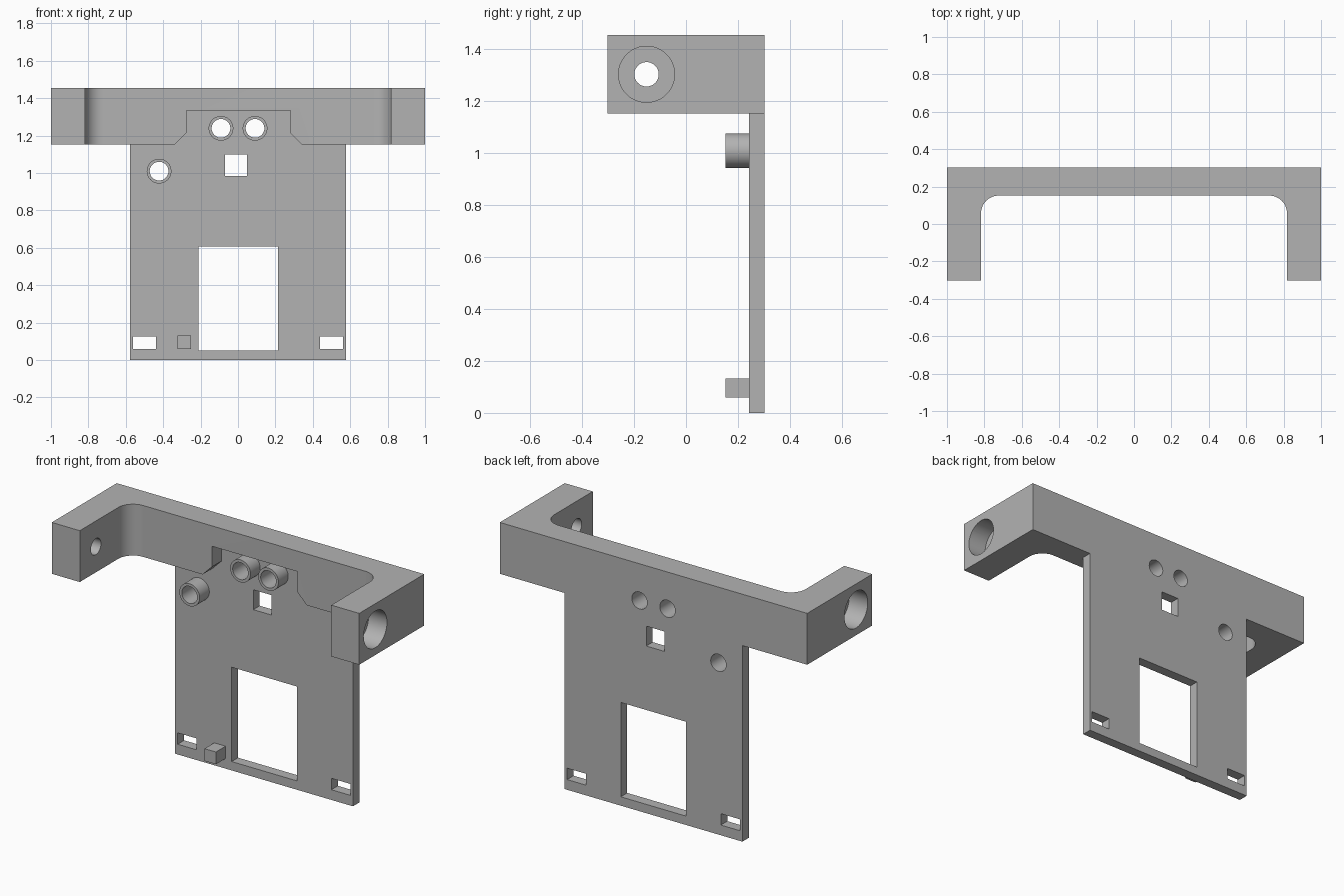
import bpy, bmesh, math
from mathutils import Vector

cube = bpy.data.objects.get("Cube")
if cube:
    bpy.data.objects.remove(cube, do_unlink=True)

grey = bpy.data.materials.new("plain_grey")
grey.use_nodes = True
GREY = (0.45, 0.45, 0.45, 1)
grey.diffuse_color = GREY
grey.node_tree.nodes["Principled BSDF"].inputs["Base Color"].default_value = GREY

BACK, SHEET, FRONT = 0.302, 0.242, 0.152   # depth levels: rear, plate face, bar face
LOW, HIGH = 1.153, 1.455                   # bracket height range


def prism(name, points, offset):
    """Extrude a closed 3D polygon along an offset vector."""
    bm = bmesh.new()
    face = bm.faces.new([bm.verts.new(p) for p in points])
    new = bmesh.ops.extrude_face_region(bm, geom=[face])["geom"]
    bmesh.ops.translate(bm, vec=Vector(offset),
                        verts=[v for v in new if isinstance(v, bmesh.types.BMVert)])
    bmesh.ops.recalc_face_normals(bm, faces=bm.faces)
    mesh = bpy.data.meshes.new(name)
    bm.to_mesh(mesh)
    bm.free()
    obj = bpy.data.objects.new(name, mesh)
    bpy.context.collection.objects.link(obj)
    mesh.materials.append(grey)
    return obj


def box(name, x0, x1, y0, y1, z0, z1):
    return prism(name, [(x0, y0, z0), (x1, y0, z0), (x1, y0, z1), (x0, y0, z1)], (0, y1 - y0, 0))


def rod(name, centre, radius, offset, sides=48):
    """Cylinder starting at centre and running along x or y."""
    x, y, z = centre
    pts = []
    for i in range(sides):
        a = math.tau * i / sides
        u, v = radius * math.cos(a), radius * math.sin(a)
        pts.append((x, y + u, z + v) if offset[0] else (x + u, y, z + v))
    return prism(name, pts, offset)


def combine(target, tool, operation):
    mod = target.modifiers.new("combine", "BOOLEAN")
    mod.operation, mod.solver, mod.object = operation, "EXACT", tool
    bpy.ops.object.select_all(action="DESELECT")
    bpy.context.view_layer.objects.active = target
    target.select_set(True)
    bpy.ops.object.modifier_apply(modifier=mod.name)
    bpy.data.objects.remove(tool, do_unlink=True)


# U-shaped bracket with rounded inner corners
ARM, R = 0.818, 0.095
half = [(1, BACK), (1, -BACK), (ARM, -BACK)]
for i in range(13):
    a = math.pi / 2 * i / 12
    half.append((ARM - R + R * math.cos(a), FRONT - R + R * math.sin(a)))
outline = half + [(-x, y) for x, y in reversed(half)]
body = prism("bracket_and_plate", [(x, y, LOW) for x, y in outline], (0, 0, HIGH - LOW))

# Recess in the front of the bar, down to the plate face
notch = [(-0.39, 1.1), (-0.276, 1.214), (-0.276, 1.335),
         (0.28, 1.335), (0.28, 1.214), (0.394, 1.1)]
combine(body, prism("notch_cutter", [(x, 0.1, z) for x, z in notch], (0, SHEET - 0.1, 0)),
        "DIFFERENCE")

# Hanging plate
combine(body, box("plate", -0.578, 0.578, SHEET, BACK, 0, LOW + 0.02), "UNION")

# Window, square hole and two slots
for x0, x1, z0, z1 in [(-0.211, 0.213, 0.052, 0.607), (-0.07, 0.047, 0.983, 1.1),
                       (-0.562, -0.438, 0.06, 0.127), (0.438, 0.562, 0.06, 0.127)]:
    combine(body, box("opening_cutter", x0, x1, 0.2, 0.4, z0, z1), "DIFFERENCE")

# Counterbored screw holes in both arms
for side in (-1, 1):
    combine(body, rod("bore_cutter", (side * 0.7, -0.152, 1.304), 0.047, (side * 0.4, 0, 0)),
            "DIFFERENCE")
    combine(body, rod("counterbore_cutter", (side * 0.88, -0.152, 1.304), 0.108,
                      (side * 0.2, 0, 0)), "DIFFERENCE")

# Hollow bosses, bored through the plate
parts = [body]
for name, x, z in [("boss_upper_right", -0.091, 1.239), ("boss_upper_left", 0.091, 1.239),
                   ("boss_side", -0.422, 1.01)]:
    boss = rod(name, (x, FRONT, z), 0.066, (0, SHEET - FRONT, 0))
    for part in (boss, body):
        combine(part, rod("boss_cutter", (x, 0.1, z), 0.05, (0, 0.3, 0)), "DIFFERENCE")
    parts.append(boss)

# Small square peg
parts.append(box("locating_peg", -0.324, -0.25, FRONT, SHEET, 0.06, 0.132))

for obj in parts:
    bpy.ops.object.select_all(action="DESELECT")
    bpy.context.view_layer.objects.active = obj
    obj.select_set(True)
    bpy.ops.object.shade_smooth_by_angle(angle=math.radians(30))
